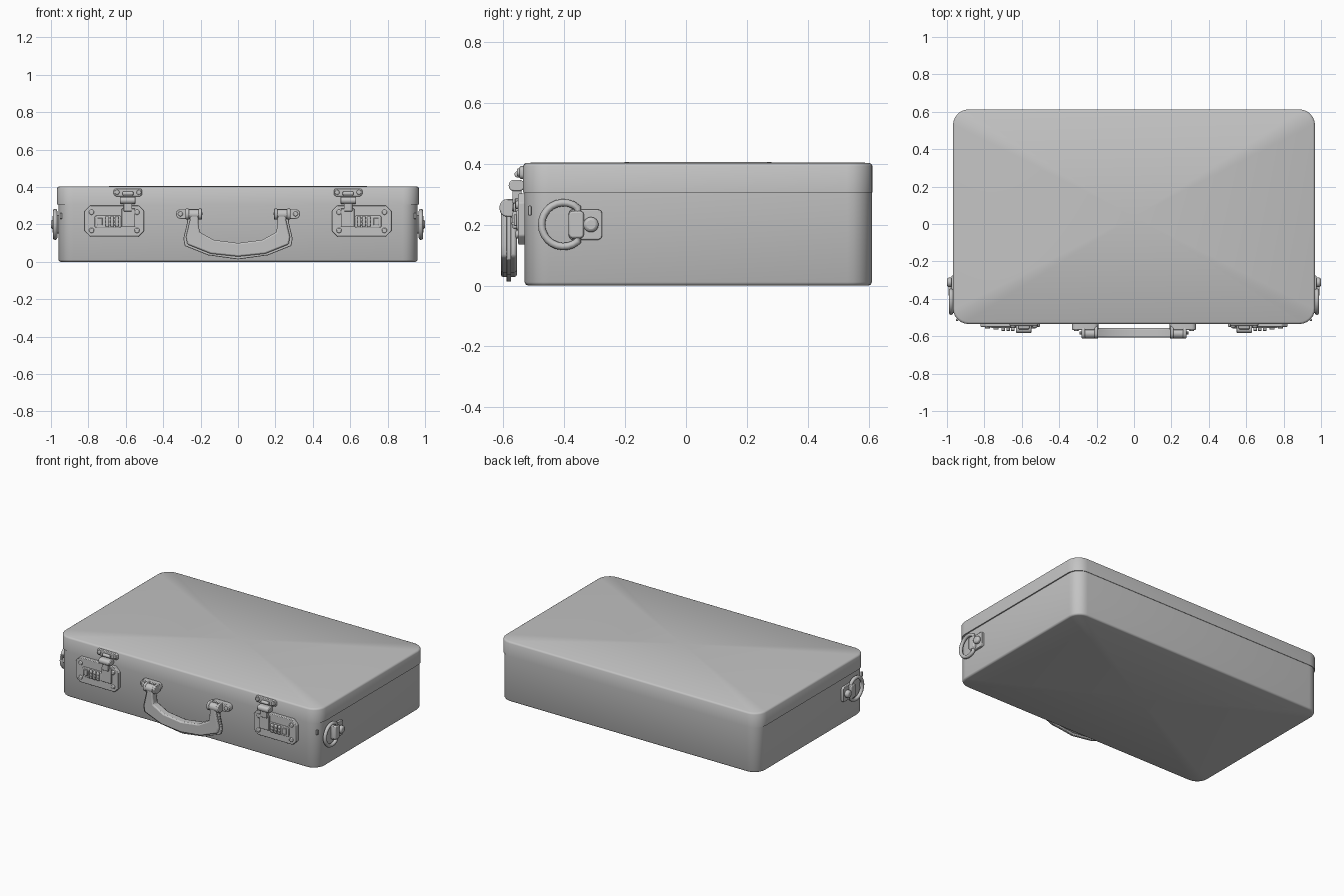
import bpy, bmesh
from math import radians, sin, cos, pi

if "Cube" in bpy.data.objects:
    bpy.data.objects.remove(bpy.data.objects["Cube"])

grey = bpy.data.materials.new("case_grey")
grey.use_nodes = True
colour = (0.55, 0.55, 0.55, 1)
grey.diffuse_color = colour
grey.node_tree.nodes["Principled BSDF"].inputs["Base Color"].default_value = colour
parts = []


def finish(name, bm, bevel=0, angle=40):
    bmesh.ops.recalc_face_normals(bm, faces=bm.faces)
    mesh = bpy.data.meshes.new(name)
    bm.to_mesh(mesh)
    bm.free()
    mesh.materials.append(grey)
    obj = bpy.data.objects.new(name, mesh)
    bpy.context.collection.objects.link(obj)
    if bevel:
        mod = obj.modifiers.new("bevel", 'BEVEL')
        mod.width, mod.segments, mod.limit_method = bevel, 2, 'ANGLE'
    parts.append((obj, angle))
    return obj


def rounded(u0, u1, v0, v1, r, steps=4):
    """Outline of a rectangle with rounded corners."""
    corners = [(u1 - r, v1 - r), (u0 + r, v1 - r), (u0 + r, v0 + r), (u1 - r, v0 + r)]
    return [(u + r * cos(pi / 2 * (q + i / steps)), v + r * sin(pi / 2 * (q + i / steps)))
            for q, (u, v) in enumerate(corners) for i in range(steps + 1)]


def shell(name, half, front, back, r, levels, start_cap, end_cap):
    """Stack of rounded rectangles, each level being (inset, z)."""
    bm = bmesh.new()
    rings = []
    for d, z in levels:
        outline = rounded(-half + d, half - d, front + d, back - d, r - d, 6)
        rings.append([bm.verts.new((x, y, z)) for x, y in outline])
    for a, b in zip(rings, rings[1:]):
        for i in range(len(a)):
            j = (i + 1) % len(a)
            bm.faces.new((a[i], a[j], b[j], b[i]))
    for ring, z in ((rings[0], start_cap), (rings[-1], end_cap)):
        centre = bm.verts.new((0, (front + back) / 2, z))
        for i in range(len(ring)):
            bm.faces.new((ring[i], ring[(i + 1) % len(ring)], centre))
    return finish(name, bm, angle=60)


def prism(name, outline, d0, d1, axis='Y', bevel=0.004):
    """Outline extruded from d0 to d1 along the given axis."""
    place = {'Y': lambda u, v, d: (u, d, v), 'X': lambda u, v, d: (d, u, v)}[axis]
    bm = bmesh.new()
    face = bm.faces.new([bm.verts.new(place(u, v, d0)) for u, v in outline])
    out = bmesh.ops.extrude_face_region(bm, geom=[face])
    delta = place(0, 0, d1 - d0)
    bmesh.ops.translate(bm, vec=delta,
                        verts=[g for g in out["geom"] if isinstance(g, bmesh.types.BMVert)])
    return finish(name, bm, bevel)


def disc(name, u, v, r, d0, d1, axis='Y', bevel=0.004, sides=16):
    outline = [(u + r * cos(2 * pi * i / sides), v + r * sin(2 * pi * i / sides))
               for i in range(sides)]
    return prism(name, outline, d0, d1, axis, bevel)


def box(name, x0, x1, y0, y1, z0, z1, bevel=0.003):
    return prism(name, [(x0, z0), (x1, z0), (x1, z1), (x0, z1)], y0, y1, 'Y', bevel)


def tube(name, points, radius, cyclic=True):
    curve = bpy.data.curves.new(name, 'CURVE')
    curve.dimensions = '3D'
    curve.bevel_depth, curve.bevel_resolution = radius, 2
    spline = curve.splines.new('POLY')
    spline.points.add(len(points) - 1)
    for p, co in zip(spline.points, points):
        p.co = (*co, 1)
    spline.use_cyclic_u = cyclic
    curve.materials.append(grey)
    obj = bpy.data.objects.new(name, curve)
    bpy.context.collection.objects.link(obj)
    parts.append((obj, 60))


# Case halves, the lid slightly overhanging the base
shell("case_base", 0.96, -0.53, 0.61, 0.08,
      [(0.012, 0.0), (0.004, 0.003), (0, 0.011), (0, 0.308)], 0, 0.308)
shell("case_lid", 0.968, -0.535, 0.613, 0.085,
      [(0, 0.306), (0, 0.392), (0.004, 0.399), (0.012, 0.403)], 0.306, 0.406)

# Handle: thick grip with a thin fin running round its middle
outer = [(0.27, 0.26), (0.272, 0.21), (0.292, 0.125), (0.285, 0.085), (0.16, 0.035)]
inner = [(0.13, 0.117), (0.205, 0.158), (0.212, 0.21), (0.212, 0.26)]


def handle_band(name, trim, bottom, y0, y1, bevel):
    right = [(x - trim, z + trim * 0.6) for x, z in outer]
    left = [(-x, z) for x, z in reversed(right)]
    inside = [(-x, z) for x, z in reversed(inner)] + [(0, 0.1)] + inner
    prism(name, right + [(0, bottom)] + left + inside, y0, y1, 'Y', bevel)


handle_band("handle_grip", 0.014, 0.028, -0.608, -0.555, 0.008)
handle_band("handle_fin", 0, 0.013, -0.59, -0.574, 0.003)

for s, side in ((1, "left"), (-1, "right")):
    def mx(a, b):
        return min(s * a, s * b), max(s * a, s * b)

    # Handle mounts with lugs and hinge pin
    prism(side + "_handle_mount", rounded(*mx(0.19, 0.332), 0.23, 0.282, 0.025), -0.566, -0.528)
    for a, b in ((0.192, 0.211), (0.262, 0.28)):
        outline = rounded(-0.612, -0.54, 0.226, 0.284, 0.025)
        prism(side + "_handle_lug", outline, *mx(a, b), 'X')
    disc(side + "_handle_pin", -0.585, 0.254, 0.026, *mx(0.2, 0.272), 'X')
    disc(side + "_mount_rivet", s * 0.308, 0.256, 0.013, -0.572, -0.56)

    # Latch plate with chamfered corners and rivets
    prism(side + "_latch_plate", rounded(*mx(0.503, 0.82), 0.134, 0.302, 0.03, 1), -0.551, -0.525)
    for x in (0.54, 0.783):
        for z in (0.168, 0.265):
            disc(side + "_latch_rivet", s * x, z, 0.014, -0.559, -0.545)

    # Combination dials in a raised panel
    prism(side + "_dial_panel", rounded(*mx(0.622, 0.768), 0.182, 0.247, 0.012, 2), -0.557, -0.545)
    for i in range(3):
        x = 0.638 + i * 0.026
        box(side + "_dial", *mx(x, x + 0.019), -0.57, -0.552, 0.186, 0.243, 0.006)
        for z in (0.204, 0.225):
            box(side + "_dial_groove", *mx(x, x + 0.019), -0.573, -0.565, z - 0.003, z + 0.003, 0)
    box(side + "_release_button", *mx(0.725, 0.752), -0.565, -0.552, 0.196, 0.234)

    # Hasp arm, its rounded hook and the catch plate on the lid
    box(side + "_hasp_slide", *mx(0.55, 0.622), -0.562, -0.545, 0.188, 0.285)
    box(side + "_hasp_arm", *mx(0.566, 0.612), -0.57, -0.54, 0.27, 0.33)
    prism(side + "_hasp_hook", rounded(-0.582, -0.53, 0.31, 0.347, 0.017), *mx(0.548, 0.632), 'X')
    prism(side + "_catch_plate", rounded(*mx(0.512, 0.665), 0.35, 0.392, 0.015), -0.546, -0.528)
    disc(side + "_catch_bar", -0.552, 0.365, 0.011, *mx(0.56, 0.617), 'X')
    for x in (0.53, 0.647):
        disc(side + "_catch_rivet", s * x, 0.371, 0.013, -0.555, -0.54)

    # Side ring with its strap and rivet
    arc = [radians(50 + 260 * i / 18) for i in range(19)]
    ring = [(s * 0.978, -0.402 + 0.072 * cos(a), 0.2 + 0.072 * sin(a)) for a in arc]
    tube(side + "_side_ring", ring, 0.012)
    prism(side + "_ring_strap", rounded(-0.385, -0.275, 0.15, 0.25, 0.014, 3),
          *mx(0.95, 0.975), 'X')
    prism(side + "_strap_loop", rounded(-0.385, -0.335, 0.155, 0.245, 0.012, 3),
          *mx(0.955, 0.993), 'X', 0.008)
    disc(side + "_strap_rivet", -0.312, 0.2, 0.025, *mx(0.97, 1.0), 'X', 0.01)
    box(side + "_side_stud", *mx(0.94, 0.953), -0.518, -0.508, 0.23, 0.262, 0.002)

# Smooth shading with sharp edges kept
for obj, angle in parts:
    bpy.ops.object.select_all(action='DESELECT')
    obj.select_set(True)
    bpy.context.view_layer.objects.active = obj
    if obj.type == 'CURVE':
        bpy.ops.object.convert(target='MESH')
    bpy.ops.object.shade_smooth_by_angle(angle=radians(angle))
